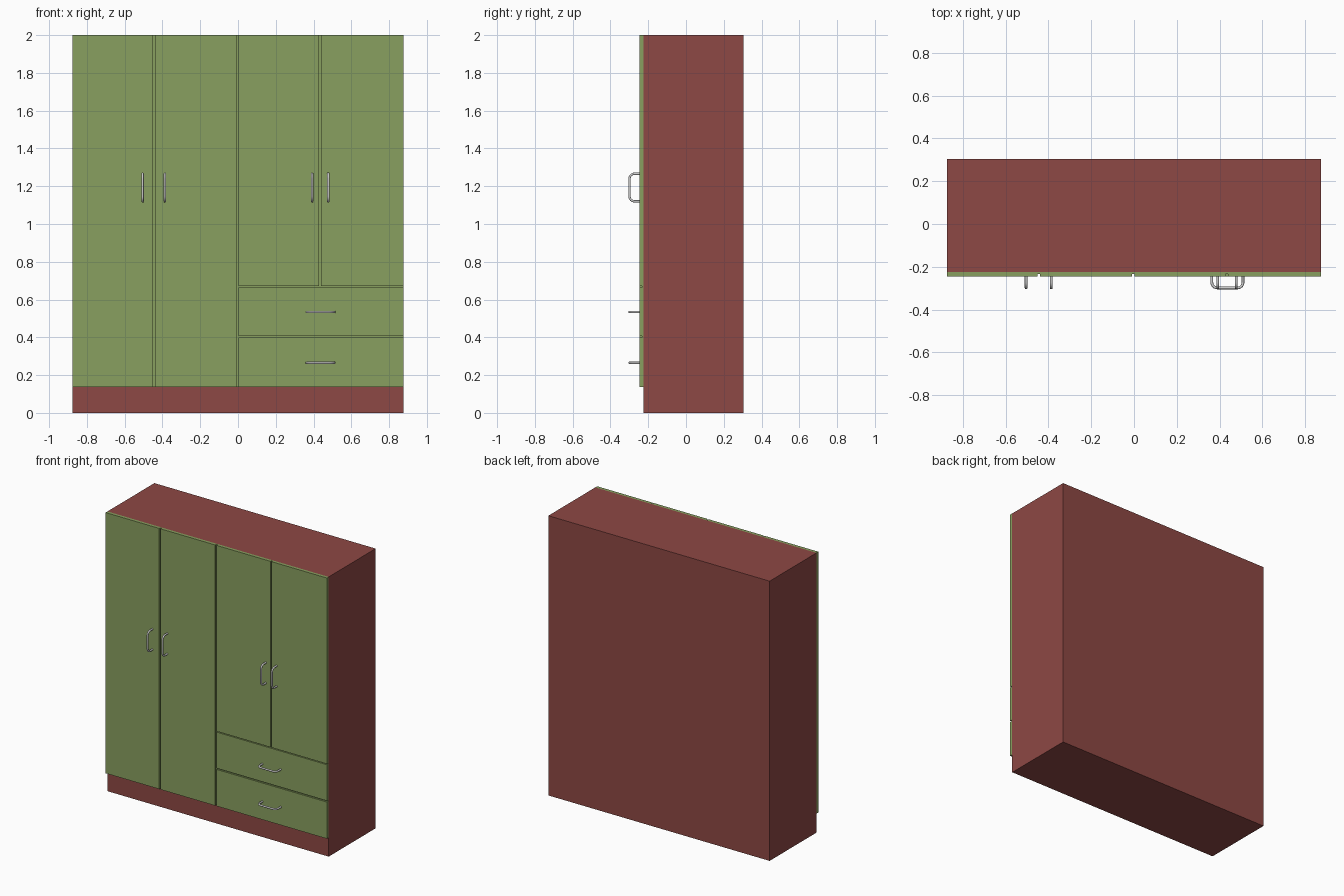
import bpy
import math
from mathutils import Vector

if "Cube" in bpy.data.objects:
    bpy.data.objects.remove(bpy.data.objects["Cube"])


def material(name, color):
    m = bpy.data.materials.new(name)
    m.diffuse_color = color
    m.use_nodes = True
    m.node_tree.nodes["Principled BSDF"].inputs["Base Color"].default_value = m.diffuse_color
    return m


RED = material("red_paint", (0.27, 0.065, 0.058, 1))
GREEN = material("green_paint", (0.25, 0.35, 0.115, 1))

BODY_FRONT, GROOVE, FRONT = -0.225, -0.234, -0.246
HALF_W, BACK, PLINTH, TOP = 0.875, 0.305, 0.136, 2.0


def box(name, x, y, z, mat):
    bpy.ops.mesh.primitive_cube_add(size=1)
    ob = bpy.context.object
    ob.name = name
    ob.location = [(a + b) / 2 for a, b in (x, y, z)]
    ob.scale = [b - a for a, b in (x, y, z)]
    bpy.ops.object.transform_apply(location=True, rotation=False, scale=True)
    ob.data.materials.append(mat)
    return ob


def handle(name, x, z, horizontal=False):
    # U-shaped bar bent from round rod, with rounded corners
    half, out, back, r = 0.073, -0.299, -0.24, 0.026
    side = [(back, half)]
    for i in range(7):
        a = math.pi / 2 * i / 6
        side.append((out + r - r * math.sin(a), half - r + r * math.cos(a)))
    path = side + [(y, -s) for y, s in reversed(side)]
    cu = bpy.data.curves.new(name, 'CURVE')
    cu.dimensions = '3D'
    cu.bevel_depth = 0.0065
    cu.bevel_resolution = 3
    cu.use_fill_caps = True
    sp = cu.splines.new('POLY')
    sp.points.add(len(path) - 1)
    for p, (y, s) in zip(sp.points, path):
        offset = Vector((s, 0, 0)) if horizontal else Vector((0, 0, s))
        p.co = (*(Vector((x, y, z)) + offset), 1)
    ob = bpy.data.objects.new(name, cu)
    bpy.context.collection.objects.link(ob)
    bpy.ops.object.select_all(action='DESELECT')
    ob.select_set(True)
    bpy.context.view_layer.objects.active = ob
    bpy.ops.object.convert(target='MESH')
    bpy.ops.object.shade_smooth_by_angle(angle=math.radians(50))


# Carcass and the panel seen at the bottom of the grooves
box("wardrobe_body", (-HALF_W, HALF_W), (BODY_FRONT, BACK), (0, TOP), RED)
box("front_backing", (-HALF_W, HALF_W), (GROOVE, BODY_FRONT), (PLINTH, TOP), GREEN)

# Doors and drawer fronts: x range, z range
fronts = {
    "left_outer_door": ((-HALF_W, -0.451), (PLINTH, TOP)),
    "left_inner_door": ((-0.439, -0.009), (PLINTH, TOP)),
    "right_inner_door": ((0.003, 0.428), (0.671, TOP)),
    "right_outer_door": ((0.439, HALF_W), (0.671, TOP)),
    "upper_drawer_front": ((0.003, HALF_W), (0.407, 0.665)),
    "lower_drawer_front": ((0.003, HALF_W), (PLINTH, 0.398)),
}
for name, (x, z) in fronts.items():
    box(name, x, (FRONT, GROOVE), z, GREEN)

# Door handles
for i, x in enumerate((-0.505, -0.387, 0.392, 0.478)):
    handle(f"door_handle_{i + 1}", x, 1.193)

# Drawer handles
for i, z in enumerate((0.534, 0.265)):
    handle(f"drawer_handle_{i + 1}", 0.437, z, horizontal=True)
